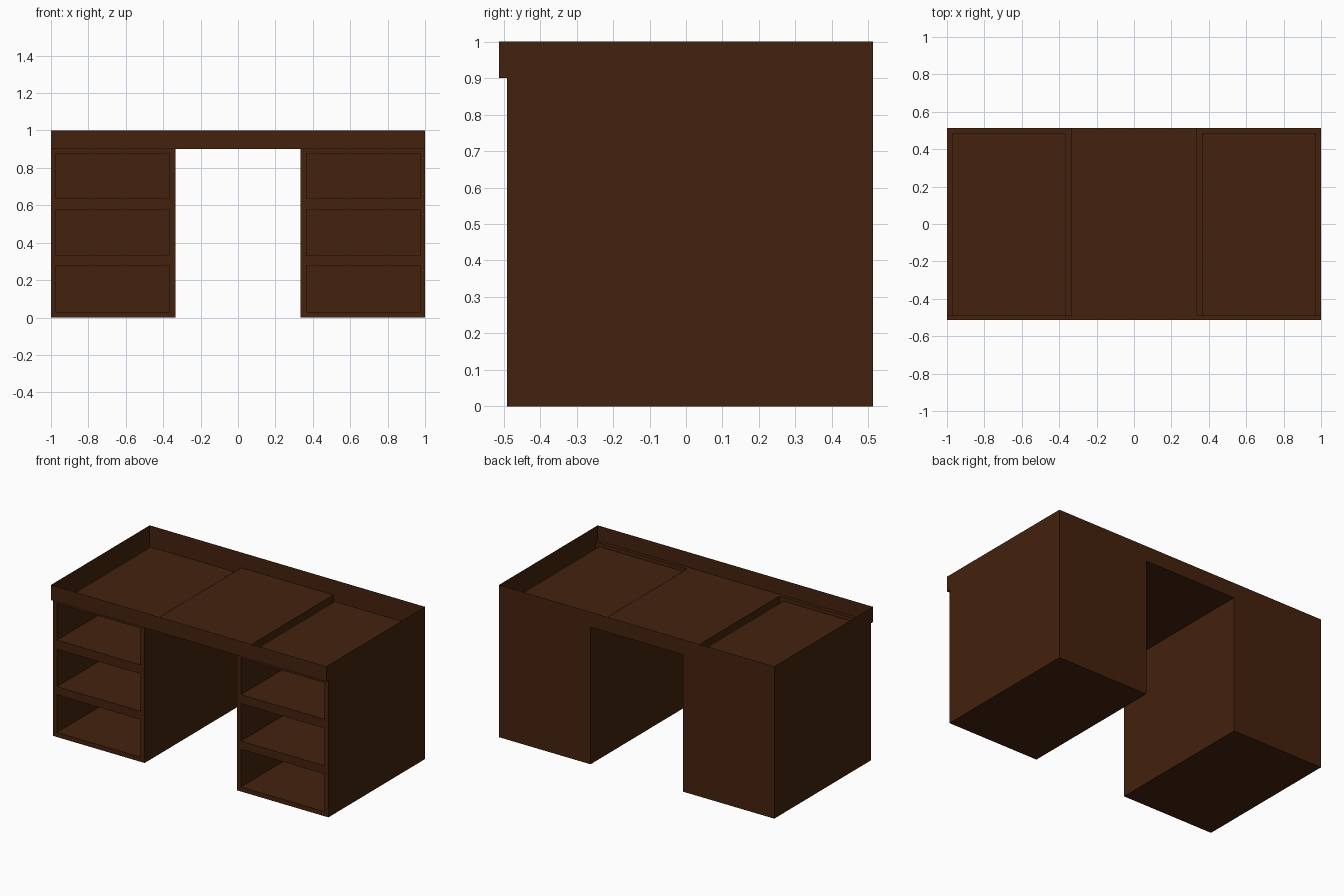
import bpy, bmesh
from mathutils import Vector

if "Cube" in bpy.data.objects:
    bpy.data.objects.remove(bpy.data.objects["Cube"])

wood = bpy.data.materials.new("dark brown wood")
wood.diffuse_color = (0.056, 0.016, 0.0042, 1)
wood.use_nodes = True
wood.node_tree.nodes["Principled BSDF"].inputs["Base Color"].default_value = wood.diffuse_color

BACK, FRONT, LIP = 0.512, -0.49, -0.512     # y of back, pedestal front, rim front
X0, X1 = 0.335, 1.0                         # pedestal width
HX0, HX1 = 0.365, 0.972                     # compartment width
HOLES = [(0.03, 0.277), (0.331, 0.577), (0.636, 0.876)]
TOP = 0.9


def add_box(bm, lo, hi, skip=(), inward=False):
    """Thin-walled box; sides whose outward direction is in skip stay open."""
    lo, hi = Vector(lo), Vector(hi)
    tmp = bmesh.ops.create_cube(bm, size=1)
    verts = tmp["verts"]
    faces = list({f for v in verts for f in v.link_faces})
    for f in faces:
        f.normal_update()
    drop = [f for f in faces if any(f.normal.dot(Vector(d)) > 0.9 for d in skip)]
    mid, size = (lo + hi) / 2, hi - lo
    for v in verts:
        v.co = Vector(mid[i] + v.co[i] * size[i] for i in range(3))
    keep = [f for f in faces if f not in drop]
    if inward:
        bmesh.ops.reverse_faces(bm, faces=keep)
    bmesh.ops.delete(bm, geom=drop, context='FACES')


def panel(bm, pts):
    bm.faces.new([bm.verts.new(p) for p in pts])


def finish(bm, name, mirror=False):
    bmesh.ops.remove_doubles(bm, verts=bm.verts, dist=1e-5)
    me = bpy.data.meshes.new(name)
    bm.to_mesh(me)
    bm.free()
    me.materials.append(wood)
    ob = bpy.data.objects.new(name, me)
    bpy.context.collection.objects.link(ob)
    if mirror:
        ob.modifiers.new("mirror", 'MIRROR').use_axis[0] = True
    return ob


UP, DOWN, FWD = (0, 0, 1), (0, 0, -1), (0, -1, 0)

# pedestal shells: open top, front frame with three openings
bm = bmesh.new()
add_box(bm, (X0, FRONT, 0), (X1, BACK, TOP), skip=(UP, FWD))
xs = [X0, HX0, HX1, X1]
zs = [0] + [z for h in HOLES for z in h] + [TOP]
for i in range(3):
    for j in range(len(zs) - 1):
        if i == 1 and j % 2 == 1:
            continue
        a, b, c, d = xs[i], xs[i + 1], zs[j], zs[j + 1]
        panel(bm, [(a, FRONT, c), (b, FRONT, c), (b, FRONT, d), (a, FRONT, d)])
finish(bm, "pedestals", True)

# drawer compartments running back from the openings
bm = bmesh.new()
for z0, z1 in HOLES:
    add_box(bm, (HX0, FRONT, z0), (HX1, 0.485, z1), skip=(FWD,), inward=True)
finish(bm, "drawer_compartments", True)

# rim around the recessed top
bm = bmesh.new()
add_box(bm, (-X1, LIP, TOP), (X1, BACK, 1), skip=(UP, DOWN))
finish(bm, "top_rim")

# centre top over the kneehole, and the strip under the front overhang
bm = bmesh.new()
panel(bm, [(-X0, FRONT, TOP), (-X0, BACK, TOP), (X0, BACK, TOP), (X0, FRONT, TOP)])
panel(bm, [(-X1, LIP, TOP), (-X1, FRONT, TOP), (X1, FRONT, TOP), (X1, LIP, TOP)])
finish(bm, "centre_top_and_overhang")
